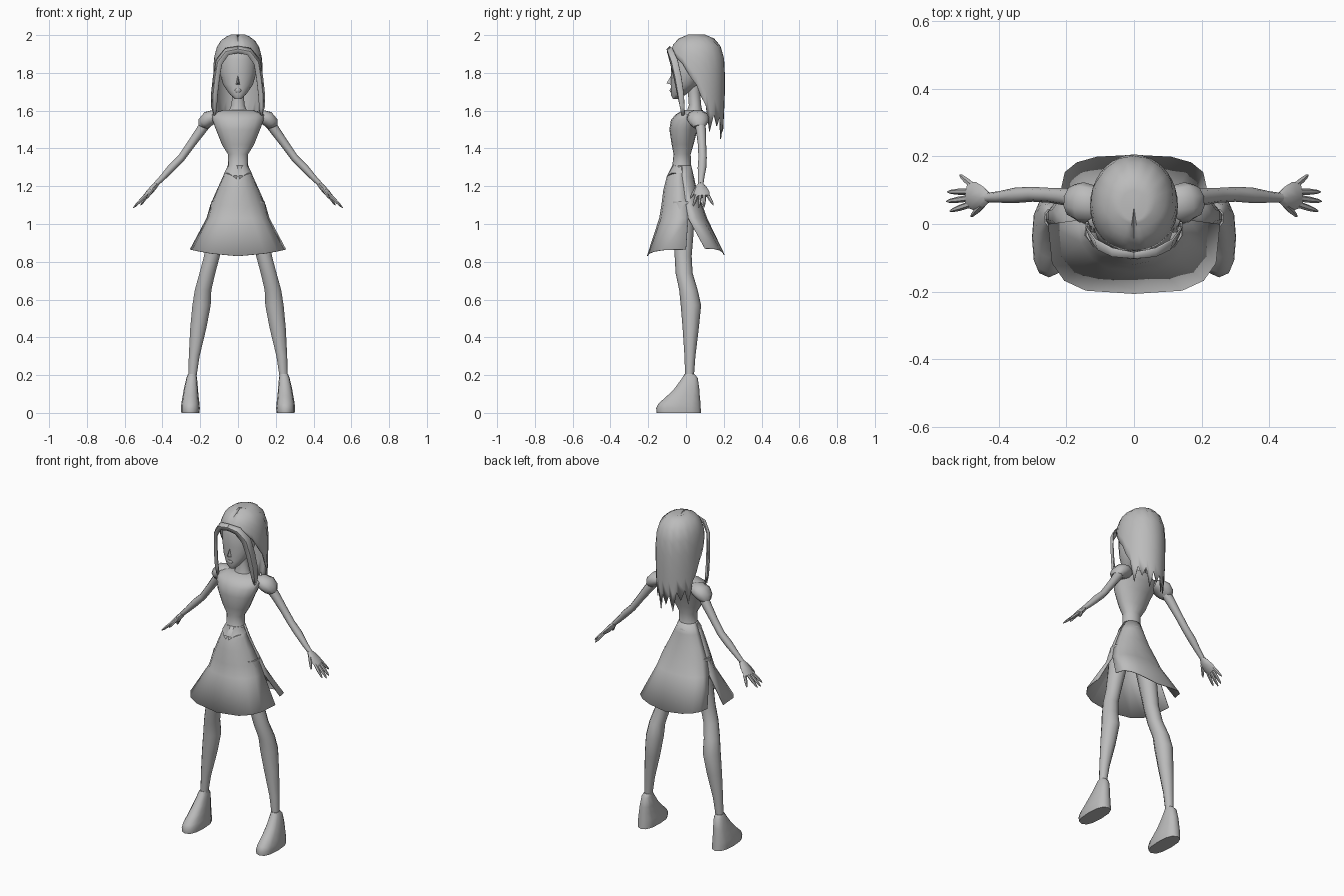
import bpy, bmesh, math
from mathutils import Vector

grey = bpy.data.materials.new("plain_grey")
grey.diffuse_color = (0.5, 0.5, 0.5, 1)


def build(name, rows, closed=True, caps=True, mirror=False, thick=0, angle=50):
    """Skin rows of points into a surface."""
    bm = bmesh.new()
    vr = [[bm.verts.new(p) for p in r] for r in rows]
    n = len(rows[0])
    for a, b in zip(vr, vr[1:]):
        for i in range(n if closed else n - 1):
            j = (i + 1) % n
            bm.faces.new((a[i], a[j], b[j], b[i]))
    if closed and caps:
        bm.faces.new(vr[0])
        bm.faces.new(vr[-1])
    bmesh.ops.remove_doubles(bm, verts=bm.verts, dist=0.0005)
    bmesh.ops.recalc_face_normals(bm, faces=bm.faces)
    me = bpy.data.meshes.new(name)
    bm.to_mesh(me)
    bm.free()
    me.materials.append(grey)
    ob = bpy.data.objects.new(name, me)
    bpy.context.collection.objects.link(ob)
    bpy.ops.object.select_all(action='DESELECT')
    ob.select_set(True)
    bpy.context.view_layer.objects.active = ob
    bpy.ops.object.shade_smooth_by_angle(angle=math.radians(angle))
    if thick:
        m = ob.modifiers.new("thickness", 'SOLIDIFY')
        m.thickness, m.offset = thick, 0
    if mirror:
        ob.modifiers.new("mirror", 'MIRROR').use_clip = False
    return ob


def spow(v, p):
    return math.copysign(abs(v) ** p, v)


def stack(rings, n=12, p=1.0):
    """Level rings given as (z, x centre, x radius, y front, y back)."""
    out = []
    for z, cx, rx, yf, yb in rings:
        ts = [2 * math.pi * i / n for i in range(n)]
        out.append([(cx + rx * spow(math.sin(t), p),
                     (yf + yb) / 2 - (yb - yf) / 2 * spow(math.cos(t), p), z) for t in ts])
    return out


def tube(pts, n=8):
    """Rings across a path of (x, y, z, radius along y, other radius)."""
    out = []
    for i, (x, y, z, ry, rh) in enumerate(pts):
        d = Vector(pts[min(i + 1, len(pts) - 1)][:3]) - Vector(pts[max(i - 1, 0)][:3])
        side = (Vector((0, 1, 0)) - d * d.y / d.length_squared).normalized()
        up = d.normalized().cross(side)
        out.append([Vector((x, y, z)) + side * ry * math.cos(t) + up * rh * math.sin(t)
                    for t in (2 * math.pi * k / n for k in range(n))])
    return out


# Bodice with a pointed lower front edge
bodice = build("bodice", stack([
    (1.27, 0, .073, -.097, .038), (1.31, 0, .053, -.072, .026), (1.37, 0, .054, -.066, .025),
    (1.42, 0, .085, -.076, .04), (1.5, 0, .117, -.088, .06), (1.55, 0, .135, -.08, .085),
    (1.58, 0, .14, -.055, .095), (1.603, 0, .08, -.015, .09)], 16))
for v in bodice.data.vertices:
    if v.co.z < 1.28 and v.co.y < -.08:
        v.co.z -= .04 if abs(v.co.x) < .01 else .015
        v.co.y -= .008

build("neck", stack([(1.58, 0, .06, 0, .09), (1.63, 0, .036, .015, .08),
                     (1.70, 0, .032, .01, .075), (1.78, 0, .036, .01, .08)], 10))

# Head and nose
build("head", stack([
    (1.663, 0, .018, -.07, -.04), (1.685, 0, .042, -.08, .0), (1.71, 0, .06, -.079, .03),
    (1.74, 0, .08, -.081, .07), (1.80, 0, .097, -.078, .1), (1.87, 0, .1, -.08, .13),
    (1.93, 0, .085, -.06, .13), (1.96, 0, .05, -.02, .1)], 16))
build("nose", [[(-.014, -.07, 1.735), (.014, -.07, 1.735), (0, -.07, 1.80)],
               [(-.004, -.103, 1.745), (.004, -.103, 1.745), (0, -.096, 1.757)]])
build("lips", stack([(1.697, 0, .012, -.082, -.06), (1.707, 0, .02, -.087, -.06),
                     (1.717, 0, .012, -.084, -.06)], 8))

# Skirt: front and back panels, split at the sides below the hips
# row: z, x radius, side y, front y, back y, squareness
skirt = [(1.31, .052, -.02, -.07, .026, 1), (1.25, .078, -.02, -.1, .04, 1),
         (1.18, .11, -.01, -.118, .055, 1), (1.1, .145, 0, -.128, .085, .95),
         (1.03, .165, .012, -.14, .11, .85)]
for name, col, hem in (("skirt_front", 3, (.83, .253, 0, -.205, 0, .6)),
                       ("skirt_back", 4, (.835, .215, .1, 0, .203, .7))):
    rows = []
    for r in skirt + [hem]:
        row = []
        for i in range(9):
            t = math.pi * i / 8
            lift = .035 * abs(math.cos(t)) if r is hem else 0
            row.append((r[1] * spow(math.cos(t), r[5]),
                        r[2] + (r[col] - r[2]) * math.sin(t) ** r[5], r[0] + lift))
        rows.append(row)
    build(name, rows, closed=False, thick=.004)

# Legs and shoes
build("leg", stack([
    (1.12, .085, .06, -.08, .05), (.95, .115, .05, -.068, .04), (.83, .138, .044, -.06, .03),
    (.74, .162, .044, -.055, .035), (.65, .185, .046, -.036, .062), (.57, .193, .051, -.028, .08),
    (.45, .21, .045, -.018, .068), (.3, .232, .03, -.008, .05), (.17, .243, .021, -.004, .04)], 10),
      mirror=True)
build("shoe", stack([
    (.205, .243, .022, -.008, .045), (.185, .245, .028, -.02, .062), (.13, .249, .037, -.06, .07),
    (.09, .251, .042, -.1, .073), (.05, .252, .048, -.145, .077), (.025, .252, .05, -.158, .078),
    (0, .252, .048, -.155, .08)], 12, .8), mirror=True)

# Puffed sleeves, arms and hands
build("sleeve", tube([
    (.09, .055, 1.57, .035, .025), (.125, .06, 1.568, .055, .038), (.155, .064, 1.558, .06, .042),
    (.178, .068, 1.535, .05, .038), (.186, .07, 1.515, .032, .026)], 10), mirror=True)
build("arm", tube([
    (.15, .07, 1.56, .03, .03), (.2, .08, 1.49, .026, .026), (.25, .085, 1.42, .022, .022),
    (.30, .088, 1.35, .022, .02), (.35, .085, 1.30, .023, .021), (.40, .08, 1.245, .017, .016),
    (.435, .078, 1.21, .014, .013)]), mirror=True)
build("palm", tube([
    (.43, .078, 1.213, .015, .013), (.447, .078, 1.193, .032, .016),
    (.472, .083, 1.166, .042, .016), (.492, .087, 1.146, .038, .011)]), mirror=True)
fingers = [((.485, .058, 1.153), (.545, .038, 1.095)), ((.49, .076, 1.15), (.555, .067, 1.085)),
           ((.49, .096, 1.15), (.552, .095, 1.088)), ((.48, .115, 1.153), (.515, .145, 1.10)),
           ((.45, .055, 1.19), (.482, .022, 1.135))]
for k, (a, b) in enumerate(fingers):
    a, b = Vector(a), Vector(b)
    build(("thumb" if k == 4 else "finger_%d" % (k + 1)),
          tube([(*a.lerp(b, t), r, r) for t, r in ((0, .01), (.5, .009), (.85, .006), (1, .002))], 6),
          mirror=True)


# Long hair: one sheet falling from the crown, jagged at the back
def lookup(table, v):
    for (a, p), (b, q) in zip(table, table[1:]):
        if v <= b:
            return p + (q - p) * (v - a) / (b - a)
    return table[-1][1]


ends = [(0, 1.925), (30, 1.905), (60, 1.85), (80, 1.77), (95, 1.72), (110, 1.58), (125, 1.54),
        (180, 1.50)]
spread = [(1.4, .9), (1.55, .96), (1.7, 1.0), (1.84, 1.0), (1.9, .95), (1.95, .82), (1.98, .62),
          (2.0, .3)]
N = 36
rows = [[(0, .05, 1.988)] * N]
for t in (0, .04, .12, .25, .42, .6, .8, 1):
    row = []
    for i in range(N):
        deg = 360 * i / N
        fold = min(deg, 360 - deg)
        end = lookup(ends, fold)
        if fold > 105:
            end += (-.065, .045, -.01, .05)[i % 4 if deg <= 180 else (N - i) % 4]
        z = 2.0 + (end - 2.0) * t
        s, a = lookup(spread, z), math.radians(deg)
        row.append((.127 * s * math.sin(a), .055 - .148 * s * math.cos(a),
                    z - (.012 if i == 0 and t < 1 else 0)))
    rows.append(row)
build("hair", rows, caps=False, thick=.006)

# Parted front locks, as inner and outer edges
inner = [(0, -.096, 1.905), (.05, -.093, 1.895), (.085, -.08, 1.845), (.098, -.062, 1.77),
         (.107, -.045, 1.69), (.112, -.028, 1.62), (.118, -.012, 1.575)]
outer = [(0, -.085, 1.94), (.065, -.072, 1.93), (.115, -.045, 1.87), (.13, -.025, 1.78),
         (.14, -.012, 1.69), (.14, -.008, 1.62), (.125, -.006, 1.575)]
mid = [((a[0] + b[0]) / 2 + .006, (a[1] + b[1]) / 2 - .012, (a[2] + b[2]) / 2)
       for a, b in zip(inner, outer)]
mid[0] = (0, -.1, 1.925)
build("front_lock", [inner, mid, outer], closed=False, mirror=True, thick=.006)
